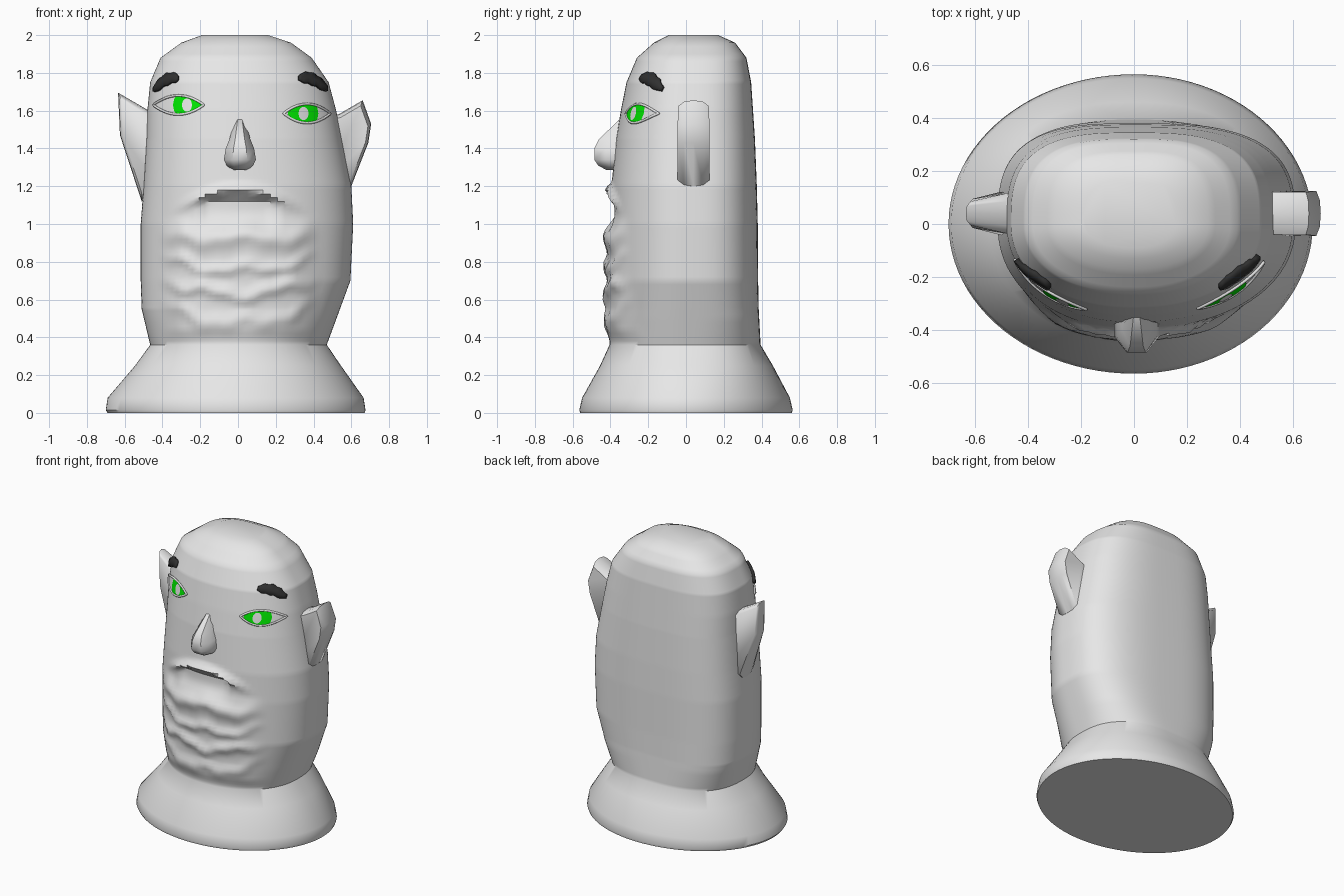
import bpy, bmesh, math

cube = bpy.data.objects.get("Cube")
if cube:
    bpy.data.objects.remove(cube, do_unlink=True)


def material(name, colour):
    m = bpy.data.materials.new(name)
    m.use_nodes = True
    m.diffuse_color = (*colour, 1)
    m.node_tree.nodes["Principled BSDF"].inputs["Base Color"].default_value = (*colour, 1)
    return m


SKIN = material("pale_grey_skin", (.8, .8, .8))
WHITE = material("eye_white", (.8, .8, .8))
GREEN = material("iris_green", (0, .8, 0))
DARK = material("brow_black", (.03, .03, .03))

# Head profile: height, right reach, left reach, front reach, back reach
PROFILE = [
    (0, .69, .67, .56, .56), (.015, .7, .675, .565, .565), (.08, .69, .665, .55, .55),
    (.25, .545, .545, .455, .46), (.36, .465, .47, .405, .395), (.55, .51, .54, .4, .385),
    (.7, .515, .595, .4, .382), (1, .515, .61, .4, .38), (1.2, .5, .6, .395, .375),
    (1.45, .485, .55, .37, .365), (1.6, .48, .52, .345, .355), (1.75, .465, .48, .315, .345),
    (1.88, .41, .39, .26, .32), (1.96, .3, .28, .17, .26), (2, .19, .16, .09, .17)]


def reach(z):
    for a, b in zip(PROFILE, PROFILE[1:]):
        if z <= b[0] + 1e-6:
            t = (z - a[0]) / (b[0] - a[0])
            return [p + (q - p) * t for p, q in zip(a[1:], b[1:])]
    return PROFILE[-1][1:]


def ridge(d, width):
    return math.exp(-(d / width) ** 2)


def step(v):
    return max(0, min(1, v))


def relief(x, z):
    """Lip arch, open mouth and the folds of the chin."""
    side = step((.42 - abs(x)) / .12)
    zig = .02 * math.sin(17 * x + 1) + .012 * math.sin(39 * x)
    lip = .035 * ridge(z - 1.185 + 1.1 * x * x, .022) * step((.33 - abs(x)) / .12)
    mouth = .03 * step((.2 - abs(x)) / .03) * step((z - .95) / .12) * step((1.15 - z) / .03)
    chin = .018 * step((z - .38) / .06) * step((1.04 - z) / .1)
    folds = .022 * ridge(z - .93 - zig, .05) + .02 * ridge(z - .76 - zig - .4 * x * x, .03)
    folds += .024 * ridge(z - .63 + zig - .5 * x * x, .035)
    folds += .016 * ridge(z - .48 - zig - .6 * x * x, .04)
    return lip - mouth + side * (chin + folds)


def front(x, z):
    right, left, depth, _ = reach(z)
    u = min(1, abs(x) / (left if x > 0 else right))
    n = 2 + .15 * step((z - .1) / .4)
    return -depth * (1 - u ** n) ** (1 / n) - relief(x, z)


def finish(name, verts, faces, mat, angle=40):
    bm = bmesh.new()
    vs = [bm.verts.new(v) for v in verts]
    for f in faces:
        bm.faces.new([vs[i] for i in f])
    bmesh.ops.remove_doubles(bm, verts=bm.verts, dist=1e-5)
    bmesh.ops.recalc_face_normals(bm, faces=bm.faces)
    me = bpy.data.meshes.new(name)
    bm.to_mesh(me)
    bm.free()
    me.materials.append(mat)
    ob = bpy.data.objects.new(name, me)
    bpy.context.collection.objects.link(ob)
    bpy.ops.object.select_all(action='DESELECT')
    ob.select_set(True)
    bpy.context.view_layer.objects.active = ob
    bpy.ops.object.shade_smooth_by_angle(angle=math.radians(angle))
    return ob


def loft(name, rings, mat, angle=40):
    n = len(rings[0])
    verts = [p for r in rings for p in r]
    faces = [(k * n + i, k * n + (i + 1) % n, (k + 1) * n + (i + 1) % n, (k + 1) * n + i)
             for k in range(len(rings) - 1) for i in range(n)]
    faces += [tuple(range(n)), tuple(range(len(verts) - n, len(verts)))]
    return finish(name, verts, faces, mat, angle)


# Head, neck and flared base in one skin
def head_ring(z, count=96):
    right, left, depth, back = reach(z)
    t = step((z - .1) / .4)
    ring = []
    for i in range(count):
        a = 2 * math.pi * i / count
        c, s = math.cos(a), math.sin(a)
        n = 2 + t if s > 0 else 2 + .15 * t
        x = math.copysign(abs(c) ** (2 / n), c) * (left if c > 0 else right)
        y = back * abs(s) ** (2 / n) if s > 0 else front(x, z)
        ring.append((x, y, z))
    return ring


levels = sorted({round(p[0], 3) for p in PROFILE} | {round(.02 * i, 3) for i in range(19, 101)})
loft("head", [head_ring(z) for z in levels], SKIN)


# Nose, a faceted wedge with a blunt tip
def nose_ring(z, w, tip):
    half = [(w, -.32), (w, tip + .06), (.45 * w, tip)]
    pts = half + [(-x, y) for x, y in reversed(half)]
    return [(x + .01, y, z) for x, y in pts]


loft("nose", [nose_ring(*r) for r in (
    (1.56, .025, -.345), (1.45, .055, -.46), (1.4, .075, -.485),
    (1.34, .085, -.485), (1.31, .07, -.465), (1.285, .04, -.42))], SKIN, 50)


# Ears: outline in x and z, with a half thickness at each point
def ear(name, outline, y):
    cx = sum(p[0] for p in outline) / len(outline)
    cz = sum(p[1] for p in outline) / len(outline)
    rings = []
    for side, size in ((-1, .86), (-.6, .97), (0, 1), (.6, .97), (1, .86)):
        rings.append([(cx + (x - cx) * size, y + side * h, cz + (z - cz) * size)
                      for x, z, h in outline])
    loft(name, rings, SKIN, 55)


ear("left_ear", [(.44, 1.55, .08), (.54, 1.585, .08), (.66, 1.655, .08), (.705, 1.53, .085),
                 (.69, 1.43, .085), (.6, 1.2, .085), (.44, 1.17, .08)], .04)
ear("right_ear", [(-.4, 1.57, .09), (-.48, 1.605, .075), (-.635, 1.695, .045),
                  (-.625, 1.47, .055), (-.51, 1.12, .08), (-.4, 1.14, .09)], .04)


# Thin plates laid over the face
def on_face(x, z, lift):
    s = 1 + lift / .45
    return (x * s, front(x, z) * s, z)


def plate(name, x0, x1, low, high, lift, mat, cols=28, rows=5):
    verts, faces = [], []
    for i in range(cols + 1):
        x = x0 + (x1 - x0) * i / cols
        a, b = low(x), high(x)
        verts += [on_face(x, a + (b - a) * j / rows, lift) for j in range(rows + 1)]
    for i in range(cols):
        for j in range(rows):
            k = i * (rows + 1) + j
            faces.append((k, k + 1, k + rows + 2, k + rows + 1))
    return finish(name, verts, faces, mat)


def eye(side, x0, x1, zc, h, iris_x, iris_r):
    mid, half = (x0 + x1) / 2, (x1 - x0) / 2

    def lid(x):
        return h * max(0, 1 - ((x - mid) / half) ** 2)

    def disc(x, r):
        return math.sqrt(max(0, 1 - ((x - iris_x) / r) ** 2))

    def iris(x):
        return min(lid(x), iris_r * disc(x, iris_r))

    def pupil(x):
        return .035 * disc(x, .026)

    for part, a, b, f, lift, mat in (
            ("eye_white", x0, x1, lid, .003, WHITE),
            ("iris", iris_x - iris_r, iris_x + iris_r, iris, .006, GREEN),
            ("pupil", iris_x - .026, iris_x + .026, pupil, .009, WHITE)):
        plate(f"{side}_{part}", a, b, lambda x: zc - f(x), lambda x: zc + f(x), lift, mat)
    # Eyelid rim around the almond opening
    curve = bpy.data.curves.new(f"{side}_eyelid", 'CURVE')
    curve.dimensions = '3D'
    curve.bevel_depth = .007
    curve.bevel_resolution = 1
    spline = curve.splines.new('POLY')
    angles = [2 * math.pi * i / 40 for i in range(40)]
    spline.points.add(len(angles) - 1)
    for p, a in zip(spline.points, angles):
        x = mid + half * math.cos(a)
        z = zc + math.copysign(lid(x), math.sin(a))
        p.co = (*on_face(x, z, .004), 1)
    spline.use_cyclic_u = True
    curve.materials.append(SKIN)
    bpy.context.collection.objects.link(bpy.data.objects.new(f"{side}_eyelid", curve))


eye("right", -.445, -.18, 1.63, .05, -.265, .075)
eye("left", .24, .485, 1.585, .05, .34, .08)


# Ragged eyebrows
def brow(name, inner, outer, z_in, z_out):
    def t(x):
        return step((x - inner) / (outer - inner))

    def centre(x):
        return z_in + (z_out - z_in) * t(x) + .02 * math.sin(math.pi * t(x))

    def thick(x):
        return .012 + .016 * math.sin(math.pi * t(x)) ** .5 + .003 * math.sin(150 * x)

    ob = plate(name, inner, outer, lambda x: centre(x) - thick(x),
               lambda x: centre(x) + thick(x), .009, DARK, 14, 2)
    solid = ob.modifiers.new("thickness", 'SOLIDIFY')
    solid.thickness = .02
    solid.offset = 0


brow("right_eyebrow", -.31, -.435, 1.775, 1.71)
brow("left_eyebrow", .315, .46, 1.775, 1.715)
